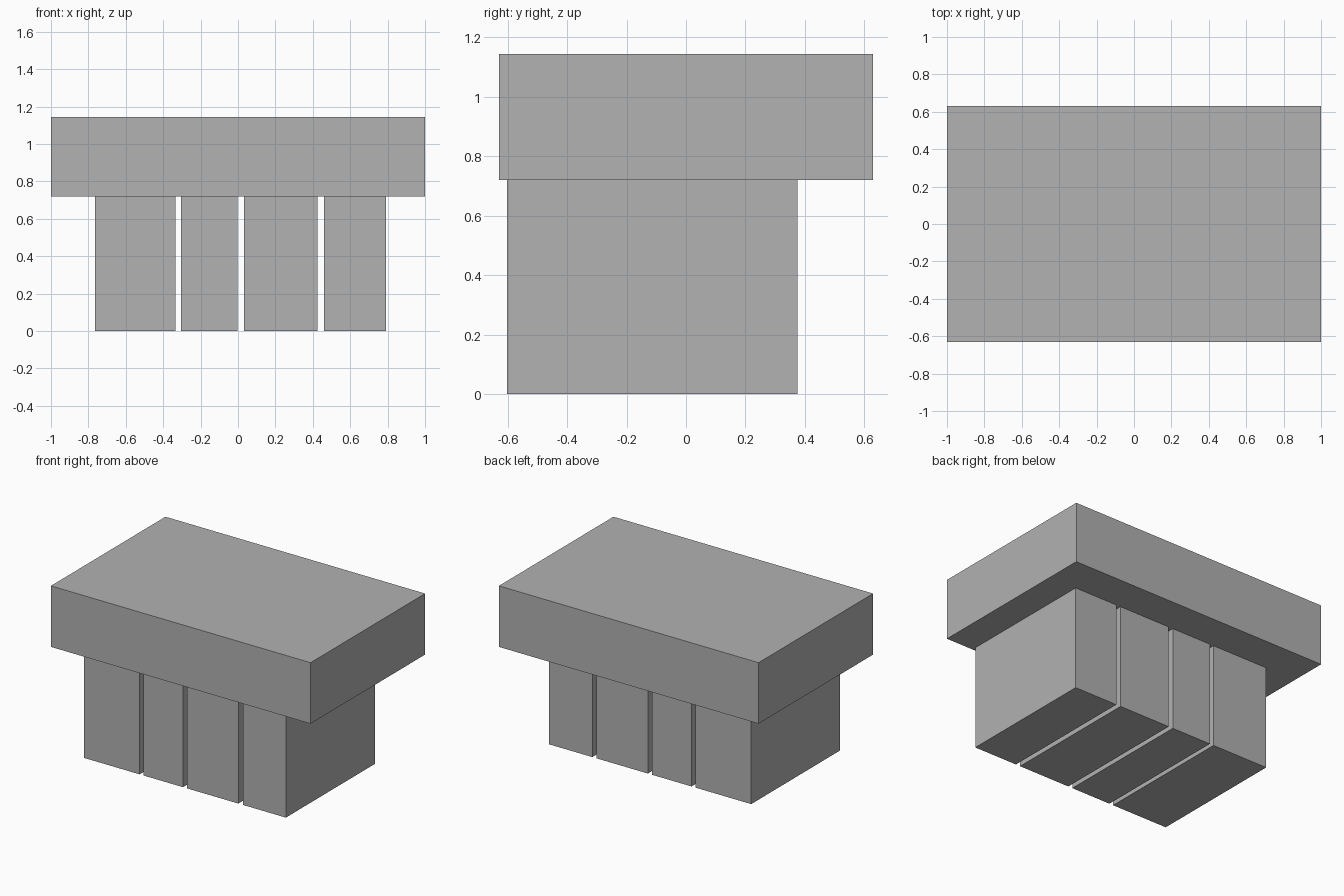
import bpy

cube = bpy.data.objects.get("Cube")
if cube:
    bpy.data.objects.remove(cube, do_unlink=True)

# Single plain grey
GREY = (0.445, 0.445, 0.445, 1.0)
grey = bpy.data.materials.new("plain grey")
grey.use_nodes = True
grey.diffuse_color = GREY
grey.node_tree.nodes["Principled BSDF"].inputs["Base Color"].default_value = GREY


def box(name, x, y, z):
    """Flat-sided box from (min, max) pairs along each axis."""
    spans = (x, y, z)
    bpy.ops.mesh.primitive_cube_add(size=1, location=[(a + b) / 2 for a, b in spans])
    obj = bpy.context.object
    obj.name = name
    obj.scale = [b - a for a, b in spans]
    bpy.ops.object.transform_apply(location=False, rotation=False, scale=True)
    obj.data.materials.append(grey)
    return obj


SLAB_BOTTOM, SLAB_TOP = 0.72, 1.145

# Overhanging top slab
box("top_slab", (-1, 1), (-0.63, 0.63), (SLAB_BOTTOM, SLAB_TOP))

# Row of four uneven blocks with narrow gaps, set towards the front
block_spans = [(-0.765, -0.335), (-0.305, -0.002), (0.031, 0.425), (0.459, 0.791)]
for number, span in enumerate(block_spans, 1):
    box(f"support_block_{number}", span, (-0.603, 0.375), (0, SLAB_BOTTOM))
